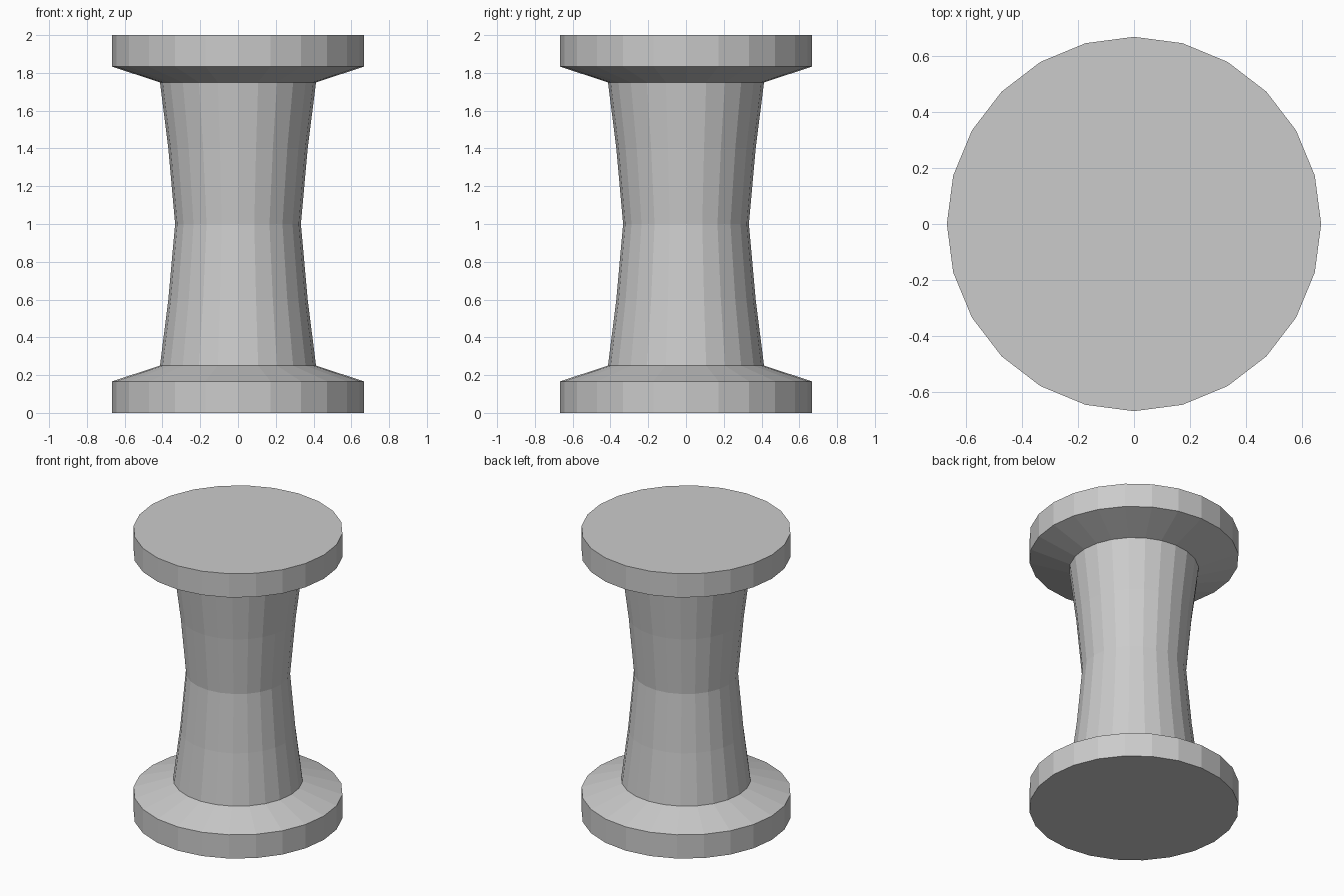
import bpy, bmesh, math

if "Cube" in bpy.data.objects:
    bpy.data.objects.remove(bpy.data.objects["Cube"])

SIDES = 24

grey = bpy.data.materials.new("plain grey")
grey.diffuse_color = (0.6, 0.6, 0.6, 1)
grey.use_nodes = True
grey.node_tree.nodes["Principled BSDF"].inputs["Base Color"].default_value = grey.diffuse_color

# Half profile (radius, height) of the spool, mirrored about z = 1
lower = [(0.667, 0.0), (0.667, 0.167), (0.413, 0.25), (0.369, 0.6)]
profile = lower + [(0.333, 1.0)] + [(r, 2 - z) for r, z in reversed(lower)]

# Spool body: rings of the profile joined by flat faces, capped at both ends
bm = bmesh.new()
rings = [[bm.verts.new((r * math.cos(a), r * math.sin(a), z))
          for a in (math.tau * i / SIDES for i in range(SIDES))]
         for r, z in profile]
for low, high in zip(rings, rings[1:]):
    for i in range(SIDES):
        j = (i + 1) % SIDES
        bm.faces.new((low[i], low[j], high[j], high[i]))
bm.faces.new(list(reversed(rings[0])))
bm.faces.new(rings[-1])

mesh = bpy.data.meshes.new("spool")
bm.to_mesh(mesh)
bm.free()
mesh.materials.append(grey)
bpy.context.collection.objects.link(bpy.data.objects.new("spool", mesh))
